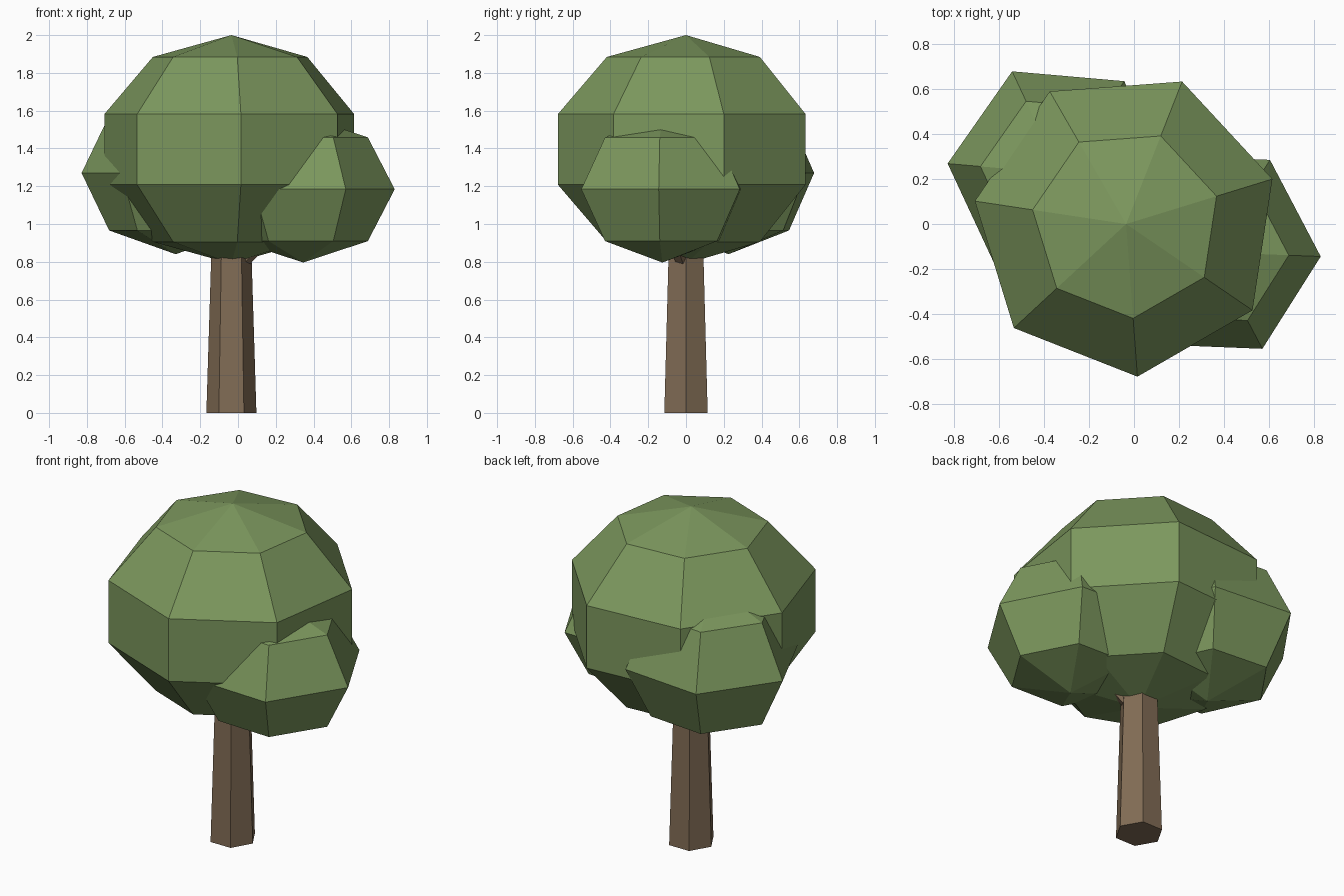
import bpy
from math import sin, cos, pi, radians
from mathutils import Vector

if "Cube" in bpy.data.objects:
    bpy.data.objects.remove(bpy.data.objects["Cube"])


def material(name, rgb):
    m = bpy.data.materials.new(name)
    m.diffuse_color = (*rgb, 1)
    m.use_nodes = True
    m.node_tree.nodes["Principled BSDF"].inputs["Base Color"].default_value = m.diffuse_color
    return m


LEAF = material("leaf_green", (0.20, 0.31, 0.11))
BARK = material("bark_brown", (0.22, 0.15, 0.09))


def make_object(name, verts, faces, mat):
    mesh = bpy.data.meshes.new(name)
    mesh.from_pydata(verts, [], faces)
    mesh.materials.append(mat)
    obj = bpy.data.objects.new(name, mesh)
    bpy.context.collection.objects.link(obj)
    return obj


def side_quads(rows, n):
    return [(r * n + i, r * n + (i + 1) % n, (r + 1) * n + (i + 1) % n, (r + 1) * n + i)
            for r in range(rows - 1) for i in range(n)]


def foliage(name, centre, radius, height, sides, bands, phase):
    """Low-poly squashed ball: rings from bottom to top plus two poles."""
    c = Vector(centre)
    verts = []
    for b in range(1, bands):
        t = pi * b / bands
        for i in range(sides):
            a = radians(phase) + 2 * pi * i / sides
            verts.append(c + Vector((radius * sin(t) * cos(a), radius * sin(t) * sin(a), -height * cos(t))))
    faces = side_quads(bands - 1, sides)
    low, high, top = len(verts), len(verts) + 1, (bands - 2) * sides
    verts += [c - Vector((0, 0, height)), c + Vector((0, 0, height))]
    for i in range(sides):
        j = (i + 1) % sides
        faces += [(low, j, i), (high, top + i, top + j)]
    return make_object(name, verts, faces, LEAF)


def limb(name, start, end, r0, r1, sides):
    """Tapered prism between two points."""
    a, b = Vector(start), Vector(end)
    q = (b - a).to_track_quat('Z', 'Y') if abs((b - a).x) > 1e-6 else Vector((0, 0, 1)).rotation_difference(b - a)
    verts = [p + q @ Vector((r * cos(2 * pi * i / sides), r * sin(2 * pi * i / sides), 0))
             for p, r in ((a, r0), (b, r1)) for i in range(sides)]
    faces = side_quads(2, sides) + [tuple(range(sides))[::-1], tuple(range(sides, 2 * sides))]
    return make_object(name, verts, faces, BARK)


# Trunk and the branch that reaches into the side foliage
limb("trunk", (-0.035, 0, 0), (-0.035, 0, 0.95), 0.1325, 0.103, 6)
limb("branch", (-0.02, 0, 0.765), (0.30, -0.11, 1.08), 0.045, 0.03, 5)

# Foliage: large crown and two side clumps
foliage("crown", (-0.035, 0, 1.395), 0.715, 0.605, 7, 5, 17.1)
foliage("right_clump", (0.345, -0.125, 1.184), 0.485, 0.388, 6, 4, -2.3)
foliage("left_clump", (-0.33, 0.225, 1.27), 0.50, 0.43, 6, 4, 55)
